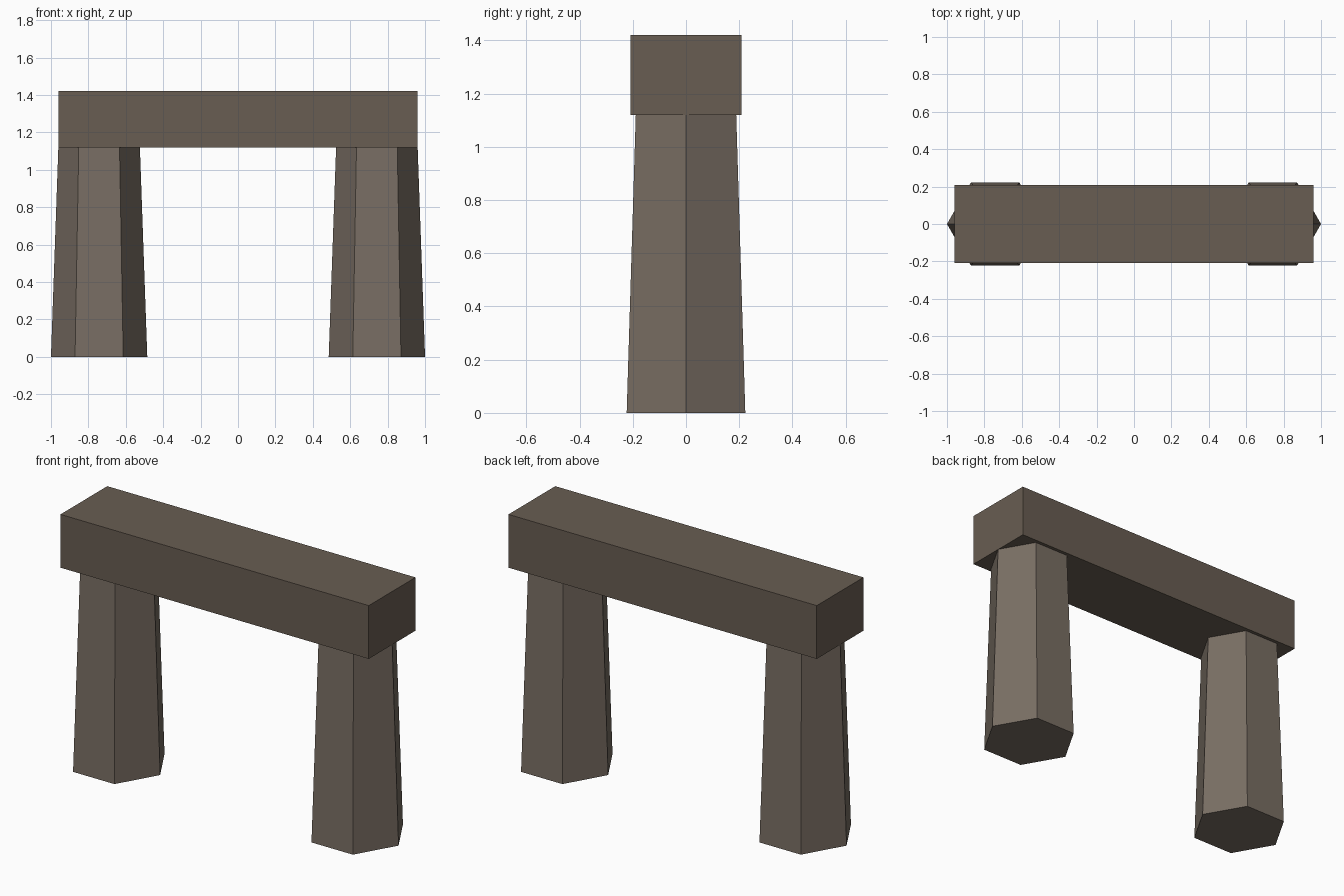
import bpy, bmesh
from math import cos, sin, pi

if "Cube" in bpy.data.objects:
    bpy.data.objects.remove(bpy.data.objects["Cube"])


def material(name, color):
    mat = bpy.data.materials.new(name)
    mat.diffuse_color = (*color, 1)
    mat.use_nodes = True
    mat.node_tree.nodes["Principled BSDF"].inputs["Base Color"].default_value = mat.diffuse_color
    return mat


def loft(name, lower, upper, z0, z1, mat, x=0):
    """Closed solid between two matching outlines."""
    bm = bmesh.new()
    a = [bm.verts.new((px, py, z0)) for px, py in lower]
    b = [bm.verts.new((px, py, z1)) for px, py in upper]
    n = len(a)
    bm.faces.new(a[::-1])
    bm.faces.new(b)
    for i in range(n):
        j = (i + 1) % n
        bm.faces.new((a[i], a[j], b[j], b[i]))
    mesh = bpy.data.meshes.new(name)
    bm.to_mesh(mesh)
    bm.free()
    mesh.materials.append(mat)
    obj = bpy.data.objects.new(name, mesh)
    obj.location.x = x
    bpy.context.collection.objects.link(obj)
    return obj


def hexagon(r):
    return [(r * cos(i * pi / 3), r * sin(i * pi / 3)) for i in range(6)]


pillar_stone = material("pillar_stone", (0.19, 0.155, 0.125))
lintel_stone = material("lintel_stone", (0.14, 0.11, 0.084))

# Tapered six-sided pillars
for side, x in (("left", -0.7425), ("right", 0.7425)):
    loft(side + "_pillar", hexagon(0.2575), hexagon(0.218), 0, 1.12, pillar_stone, x)

# Lintel slab across the top
w, d = 0.96, 0.208
slab = [(-w, -d), (w, -d), (w, d), (-w, d)]
loft("lintel", slab, slab, 1.12, 1.42, lintel_stone)
